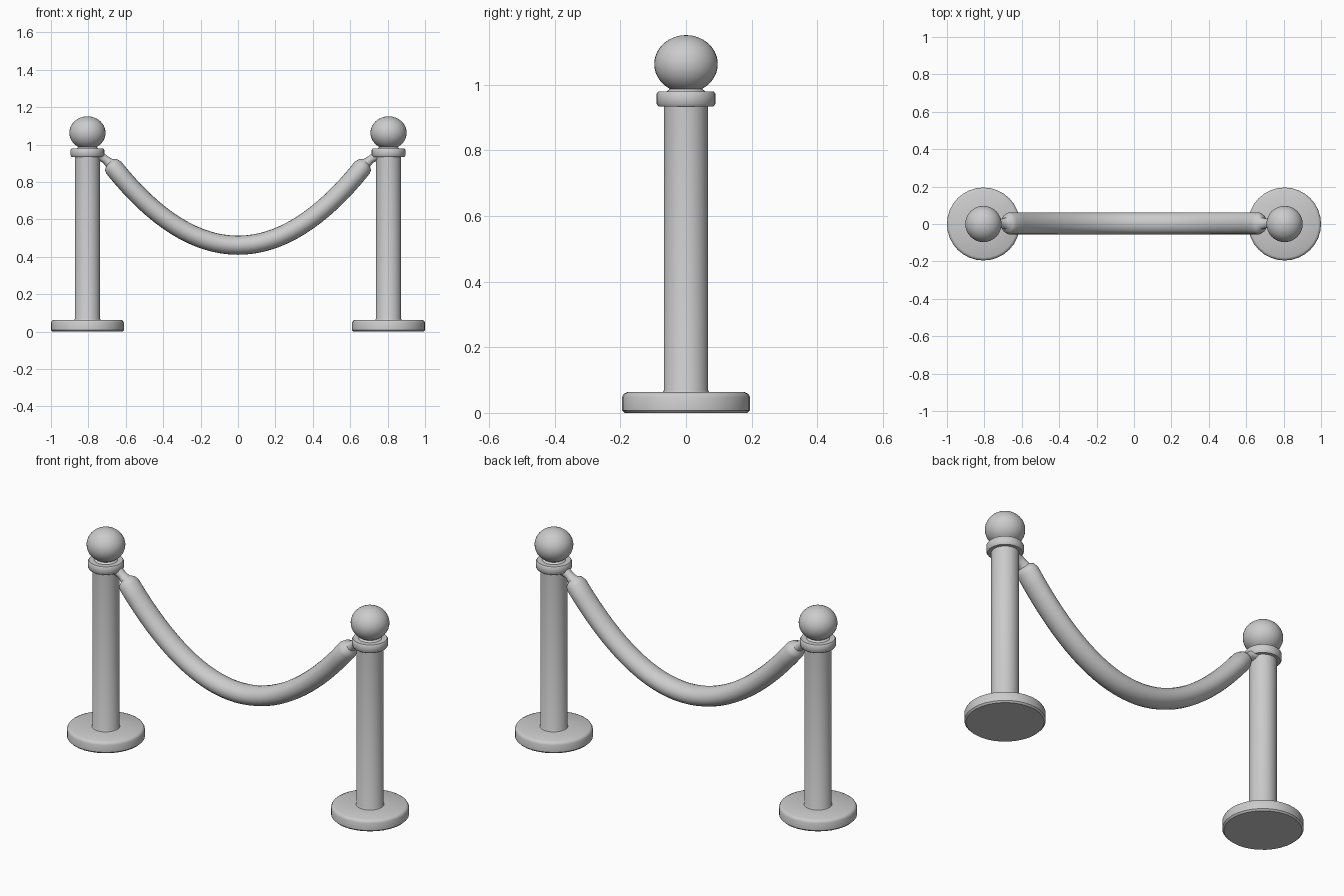
import bpy, bmesh, math
from mathutils import Vector

if "Cube" in bpy.data.objects:
    bpy.data.objects.remove(bpy.data.objects["Cube"])

grey = bpy.data.materials.new("plain_grey")
grey.diffuse_color = (0.6, 0.6, 0.6, 1)
grey.use_nodes = True
grey.node_tree.nodes["Principled BSDF"].inputs["Base Color"].default_value = grey.diffuse_color


def skin(name, rings):
    """Join rings of points into a capped, smooth-shaded tube."""
    bm = bmesh.new()
    loops = [[bm.verts.new(p) for p in ring] for ring in rings]
    n = len(loops[0])
    for a, b in zip(loops, loops[1:]):
        for i in range(n):
            j = (i + 1) % n
            bm.faces.new((a[i], a[j], b[j], b[i]))
    bm.faces.new(loops[0])
    bm.faces.new(loops[-1])
    bmesh.ops.recalc_face_normals(bm, faces=bm.faces)
    mesh = bpy.data.meshes.new(name)
    bm.to_mesh(mesh)
    bm.free()
    mesh.materials.append(grey)
    ob = bpy.data.objects.new(name, mesh)
    bpy.context.collection.objects.link(ob)
    bpy.context.view_layer.objects.active = ob
    ob.select_set(True)
    bpy.ops.object.shade_smooth_by_angle(angle=math.radians(40))
    ob.select_set(False)
    return ob


def lathe(name, x, profile, n=32):
    """Turn a (radius, height) profile round a vertical axis at x."""
    turn = [2 * math.pi * i / n for i in range(n)]
    return skin(name, [[(x + r * math.cos(t), r * math.sin(t), z) for t in turn]
                       for r, z in profile])


# Ball profile, slightly flattened, open where it meets the neck
ball = [(0.097 * math.sin(a), 1.063 - 0.088 * math.cos(a))
        for a in (math.radians(30 + 149 * k / 14) for k in range(15))]

for side, x in (("left", -0.805), ("right", 0.805)):
    lathe(side + "_base", x, [(0.187, 0), (0.195, 0.008), (0.195, 0.048),
                              (0.190, 0.058), (0.180, 0.063), (0.05, 0.063)])
    lathe(side + "_pole", x, [(0.072, 0.06), (0.067, 0.07), (0.067, 0.94)])
    lathe(side + "_collar", x, [(0.06, 0.934), (0.084, 0.934), (0.09, 0.942),
                                (0.09, 0.972), (0.085, 0.979), (0.05, 0.979)])
    lathe(side + "_ball", x, [(0.062, 0.976), (0.052, 0.985)] + ball)

# Hanging rope: parabola with rounded ends that taper into thin hooks
SAG, LOW, END = 0.94, 0.462, 0.665
path = []
for k in range(33):
    x = END * (k / 16 - 1)
    path.append((x, LOW + SAG * x * x, 2 * SAG * x, 1.0))
tip = [(0.680, 0.893, 1.0, 0.85), (0.688, 0.902, 0.9, 0.52),
       (0.710, 0.921, 0.8, 0.42), (0.728, 0.932, 0.6, 0.48), (0.75, 0.942, 0.5, 0.6)]
path = [(-x, z, -s, w) for x, z, s, w in reversed(tip)] + path + tip

rings = []
for x, z, slope, w in path:
    normal = Vector((-slope, 0, 1)).normalized()
    rings.append([Vector((x, 0.003, z)) + normal * (0.051 * w * math.cos(t))
                  + Vector((0, 0.059 * w * math.sin(t), 0))
                  for t in (2 * math.pi * i / 20 for i in range(20))])
skin("rope", rings)
